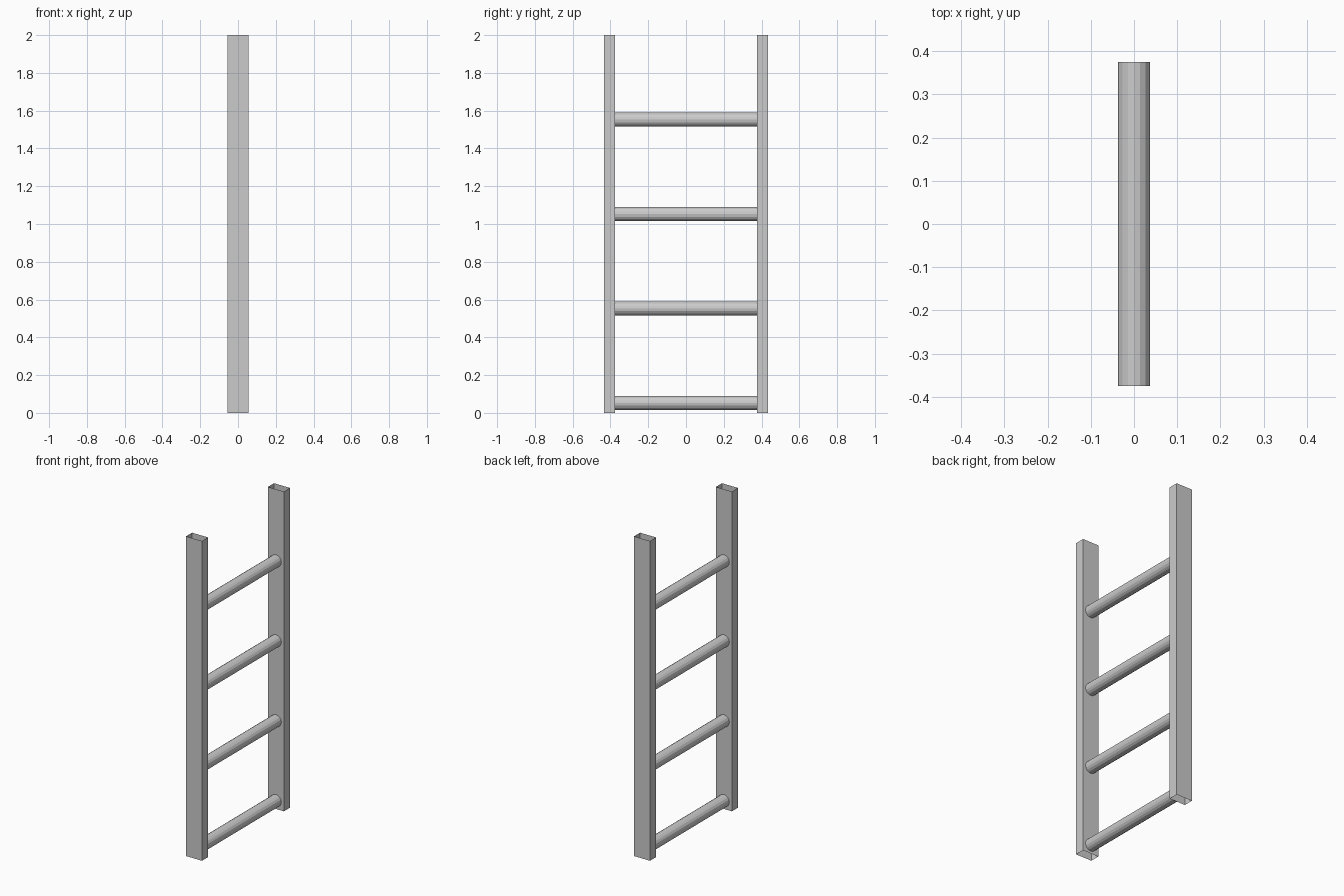
import bpy
import bmesh
from math import pi
from mathutils import Matrix

if "Cube" in bpy.data.objects:
    bpy.data.objects.remove(bpy.data.objects["Cube"])

RAIL_HALF_X, RAIL_IN, RAIL_OUT, HEIGHT = 0.055, 0.375, 0.435, 2.0
RUNG_RADIUS, RUNG_SIDES = 0.0375, 16


def add_object(name, bm):
    bmesh.ops.recalc_face_normals(bm, faces=bm.faces)
    mesh = bpy.data.meshes.new(name)
    bm.to_mesh(mesh)
    bm.free()
    obj = bpy.data.objects.new(name, mesh)
    bpy.context.collection.objects.link(obj)
    return obj


# Side rails: thin rectangular tubes, open at the top and bottom
def side_rail(name, side):
    bm = bmesh.new()
    size = Matrix.Diagonal((2 * RAIL_HALF_X, RAIL_OUT - RAIL_IN, HEIGHT, 1))
    place = Matrix.Translation((0, side * (RAIL_IN + RAIL_OUT) / 2, HEIGHT / 2))
    bmesh.ops.create_cube(bm, size=1, matrix=place @ size)
    bm.normal_update()
    ends = [f for f in bm.faces if abs(f.normal.z) > 0.9]
    # orient while still closed, then open the ends
    bmesh.ops.delete(bm, geom=ends, context='FACES_ONLY')
    add_object(name, bm)


# Rungs: round bars running between the rails
def rung(name, z):
    bm = bmesh.new()
    place = Matrix.Translation((0, 0, z)) @ Matrix.Rotation(pi / 2, 4, 'X')
    bmesh.ops.create_cone(bm, cap_ends=True, segments=RUNG_SIDES,
                          radius1=RUNG_RADIUS, radius2=RUNG_RADIUS,
                          depth=2 * RAIL_IN, matrix=place)
    add_object(name, bm)


side_rail("left_rail", -1)
side_rail("right_rail", 1)
for i in range(4):
    rung(f"rung_{i + 1}", 0.0525 + 0.5 * i)
